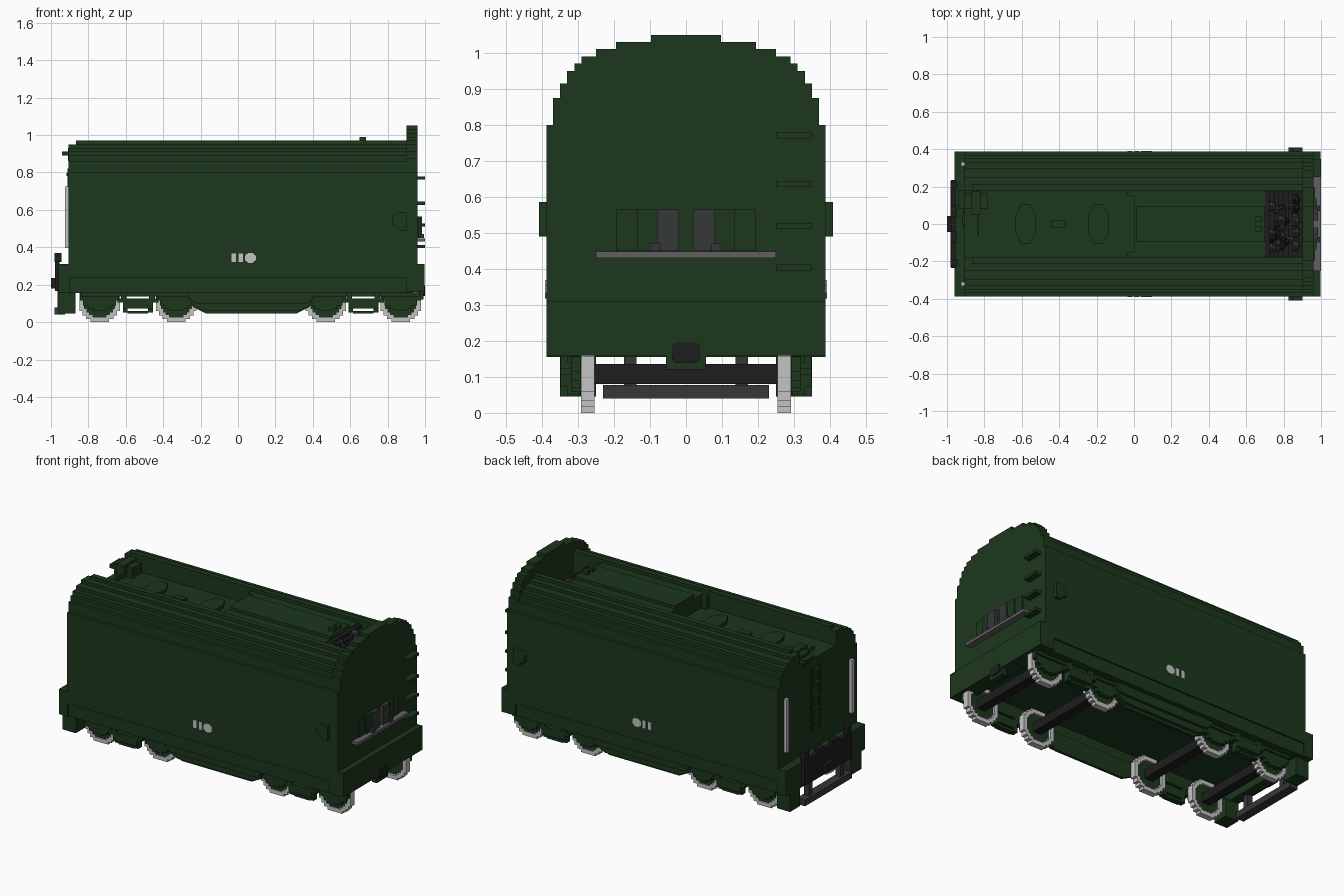
import bpy, bmesh, math, random
from mathutils import Matrix, Vector

if "Cube" in bpy.data.objects:
    bpy.data.objects.remove(bpy.data.objects["Cube"])


def material(name, rgb):
    m = bpy.data.materials.new(name)
    m.use_nodes = True
    m.diffuse_color = (*rgb, 1)
    b = next(n for n in m.node_tree.nodes if n.type == 'BSDF_PRINCIPLED')
    b.inputs["Base Color"].default_value = (*rgb, 1)
    return m


GREEN = material("dark green", (0.0115, 0.0385, 0.0125))
LIGHT = material("light grey", (0.55, 0.55, 0.55))
BLACK = material("black", (0.0125, 0.0125, 0.013))
DARK = material("dark grey", (0.036, 0.04, 0.037))
MID = material("mid grey", (0.125, 0.118, 0.125))


def finish(name, bm, mat):
    bmesh.ops.recalc_face_normals(bm, faces=bm.faces)
    me = bpy.data.meshes.new(name)
    bm.to_mesh(me)
    bm.free()
    me.materials.append(mat)
    ob = bpy.data.objects.new(name, me)
    bpy.context.collection.objects.link(ob)
    return ob


def boxes(name, spans, mat):
    """Boxes given as (x0, x1, y0, y1, z0, z1), joined in one object."""
    bm = bmesh.new()
    for x0, x1, y0, y1, z0, z1 in spans:
        mtx = Matrix.Translation(((x0 + x1) / 2, (y0 + y1) / 2, (z0 + z1) / 2))
        mtx = mtx @ Matrix.Diagonal((x1 - x0, y1 - y0, z1 - z0, 1))
        bmesh.ops.create_cube(bm, size=1, matrix=mtx)
    return finish(name, bm, mat)


def both(spans):
    """Add the mirror image across y = 0."""
    return spans + [(a, b, -d, -c, e, f) for a, b, c, d, e, f in spans]


def prism(name, pts, axis, lo, hi, mat):
    """Extrude a closed outline: (y, z) along x, (x, z) along y, (x, y) along z."""
    place = {'x': lambda p: (lo, p[0], p[1]), 'y': lambda p: (p[0], lo, p[1]),
             'z': lambda p: (p[0], p[1], lo)}[axis]
    step = Vector([(hi - lo) * (axis == a) for a in 'xyz'])
    bm = bmesh.new()
    f = bm.faces.new([bm.verts.new(place(p)) for p in pts])
    r = bmesh.ops.extrude_face_region(bm, geom=[f], use_keep_orig=True)
    bmesh.ops.translate(bm, vec=step, verts=[v for v in r["geom"] if isinstance(v, bmesh.types.BMVert)])
    return finish(name, bm, mat)


def ring(name, outer, inner, y0, y1, mat):
    """Hollow rim between two (x, z) outlines of equal length."""
    bm = bmesh.new()
    loops = [[bm.verts.new((x, y, z)) for x, z in pts]
             for pts, y in ((outer, y0), (outer, y1), (inner, y1), (inner, y0))]
    n = len(outer)
    for a, b in zip(loops, loops[1:] + loops[:1]):
        for i in range(n):
            j = (i + 1) % n
            bm.faces.new((a[i], a[j], b[j], b[i]))
    return finish(name, bm, mat)


def mirror(half):
    return half + [(-y, z) for y, z in reversed(half)]


def stairs(base, steps):
    """Stepped half outline from (half width, top height) pairs."""
    pts, z = [], base
    for y, top in steps:
        pts += [(y, z), (y, top)]
        z = top
    return pts


def ngon(cx, cy, rx, ry, n):
    return [(cx + rx * math.cos(math.tau * (i + .5) / n),
             cy + ry * math.sin(math.tau * (i + .5) / n)) for i in range(n)]


def stepped_disc(cx, cy, r):
    """Blocky round outline built from one quadrant of steps."""
    quad = [(1, 0.46), (0.85, 0.46), (0.85, 0.68), (0.68, 0.68), (0.68, 0.85), (0.46, 0.85), (0.46, 1)]
    half = quad + [(-x, y) for x, y in reversed(quad)]
    return [(cx + r * x, cy + r * y) for x, y in half + [(-x, -y) for x, y in half]]


# Tank body with stepped shoulders, a sunken deck, a deep coal pit and a hollow underside
shell = [(0.30, 0.215), (0.30, 0.155)] + stairs(0.155, [
    (0.378, 0.235), (0.388, 0.80), (0.37, 0.86), (0.35, 0.89), (0.33, 0.912), (0.30, 0.932), (0.25, 0.95)])
for name, x0, x1, deck in (("tank_body", -0.905, 0.7, 0.865), ("coal_pit", 0.7, 0.9, 0.74)):
    prism(name, mirror(shell + [(0.178, 0.95), (0.178, deck)]), 'x', x0, x1, GREEN)
boxes("top_rims", both([(-0.865, 0.9, 0.178, 0.212, 0.94, 0.97)]), GREEN)

# Tall cab-end plate with a stepped arch
arch = stairs(0.16, [(0.388, 0.80), (0.37, 0.875), (0.35, 0.915), (0.33, 0.95), (0.31, 0.97),
                     (0.29, 0.99), (0.25, 1.01), (0.195, 1.03), (0.097, 1.05)])
prism("cab_end_plate", mirror(arch), 'x', 0.9, 0.96, GREEN)
boxes("cab_end_step", [(0.96, 0.996, -0.388, 0.388, 0.16, 0.31),
                       (0.96, 0.992, -0.055, 0.055, 0.12, 0.17)], GREEN)
coupler = [(0.03, 0.139), (0.039, 0.148), (0.039, 0.186), (0.03, 0.195)]
prism("cab_end_coupler", mirror(coupler), 'x', 0.96, 1.0, BLACK)

# Raised cover on the deck
boxes("deck_cover", [(0.0, 0.7, -0.178, 0.178, 0.86, 0.95),
                     (0.01, 0.7, -0.095, 0.095, 0.95, 0.968)], GREEN)
boxes("cover_catches", both([(0.65, 0.685, 0.012, 0.04, 0.96, 0.99),
                             (-0.035, 0.0, 0.15, 0.178, 0.865, 0.95)]), GREEN)

# Coal sloping down toward the cab end, with scattered lumps
SLOPE = [(0.70 + 0.025 * i, 0.945 - 0.022 * i) for i in range(8)]
boxes("coal_slope", [(x, x + 0.025, -0.175, 0.175, 0.735, z) for x, z in SLOPE], BLACK)
random.seed(4)
for name, mat, count in (("coal_dark", BLACK, 12), ("coal_grey", DARK, 20)):
    bm = bmesh.new()
    for i in range(count):
        x, z = random.choice(SLOPE[1:7])
        pos = (x + 0.01, random.uniform(-0.14, 0.14), z)
        bmesh.ops.create_icosphere(bm, subdivisions=1, radius=random.uniform(0.022, 0.032),
                                   matrix=Matrix.Translation(pos))
    finish(name, bm, mat)

# Deck hatches and filler gear
for i, x in enumerate((-0.58, -0.19)):
    prism(f"deck_hatch_{i + 1}", ngon(x, 0, 0.06, 0.115, 8), 'z', 0.86, 0.888, GREEN)
boxes("deck_handles", [(-0.44, -0.365, -0.02, 0.02, 0.86, 0.882)], GREEN)
boxes("filler_gear", [(-0.91, -0.78, 0.08, 0.165, 0.86, 0.93), (-0.87, -0.82, 0.05, 0.177, 0.86, 0.945),
                      (-0.94, -0.9, 0.08, 0.18, 0.89, 0.912), (-0.84, -0.83, -0.06, 0.08, 0.86, 0.885)], GREEN)

# Cab-end fittings: rungs, coal doors, shovel plate
boxes("cab_end_rungs", [(0.96, 1.0, 0.25, 0.348, z, z + 0.017) for z in (0.395, 0.51, 0.627, 0.762)], GREEN)
boxes("coal_doors", both([(0.96, 0.975, 0.08, 0.135, 0.45, 0.565),
                          (0.96, 0.968, 0.135, 0.195, 0.45, 0.565)]), GREEN)
boxes("coal_chute_posts", both([(0.96, 0.985, 0.02, 0.08, 0.45, 0.565),
                                (0.96, 0.995, 0.07, 0.1, 0.45, 0.47)]), DARK)
boxes("shovel_plate", [(0.96, 1.0, -0.25, 0.25, 0.43, 0.448)], MID)

# Side latches and blank plates
for s, side in ((1, "left"), (-1, "right")):
    latch = [(0.825, 0.515), (0.845, 0.515), (0.86, 0.49), (0.9, 0.49),
             (0.9, 0.585), (0.85, 0.585), (0.825, 0.56)]
    prism(f"latch_box_{side}", latch, 'y', s * 0.38, s * 0.408, GREEN)
    y0, y1 = sorted((s * 0.385, s * 0.391))
    boxes(f"side_plates_{side}", [(-0.034, -0.012, y0, y1, 0.32, 0.368),
                                  (0.004, 0.026, y0, y1, 0.32, 0.368)], LIGHT)
    prism(f"side_disc_{side}", ngon(0.066, 0.343, 0.032, 0.028, 8), 'y', y0, y1, LIGHT)

# Rear end: side boxes, beam, open step frame, rails and ladder
boxes("rear_box", [(-0.96, -0.9, -0.388, 0.388, 0.155, 0.31)]
      + both([(-0.96, -0.87, 0.25, 0.35, 0.045, 0.16)]), GREEN)
boxes("rear_beam", [(-0.978, -0.955, -0.235, 0.235, 0.165, 0.325)]
      + both([(-0.98, -0.945, 0.19, 0.225, 0.32, 0.37), (-0.98, -0.95, 0.04, 0.1, 0.32, 0.345)]), BLACK)
boxes("rear_step", [(-0.98, -0.925, -0.23, 0.23, 0.04, 0.078)]
      + both([(-0.965, -0.93, 0.138, 0.172, 0.07, 0.165)]), DARK)
boxes("rear_coupler", [(-1.0, -0.96, -0.042, 0.042, 0.18, 0.235)], BLACK)
boxes("rear_handrails", both([(-0.925, -0.904, 0.31, 0.332, 0.395, 0.725)]), LIGHT)
boxes("rear_ladder", [(-0.918, -0.904, -0.01, 0.06, z, z + 0.017) for z in (0.46, 0.54, 0.62, 0.70, 0.78)]
      + [(-0.912, -0.904, y, y + 0.012, 0.42, 0.82) for y in (-0.02, 0.058)], GREEN)

# Centre side skirts, narrowing in steps toward the bottom
for s, side in ((1, "left"), (-1, "right")):
    for i, (y, z) in enumerate(((0.31, 0.045), (0.33, 0.062), (0.348, 0.1))):
        ease = (z - 0.045) * 0.9
        skirt = [(-0.28, 0.157), (-0.24, 0.08 + ease * 0.5), (-0.17 - ease, z), (0.31 + ease, z),
                 (0.38, 0.08 + ease * 0.5), (0.42, 0.157)]
        prism(f"centre_skirt_{side}_{i + 1}", skirt, 'y', s * 0.293, s * y, GREEN)

# Wheels, axles and axle boxes
WHEELS = (-0.74, -0.33, 0.47, 0.87)
for i, x in enumerate(WHEELS):
    boxes(f"axle_{i + 1}", [(x - 0.028, x + 0.028, -0.27, 0.27, 0.08, 0.136)], BLACK)
    axle_box = [(0.105, 0.157), (0.105, 0.115), (0.088, 0.115), (0.088, 0.09), (0.06, 0.09),
                (0.06, 0.07), (0.035, 0.07), (0.035, 0.06)]
    for s, side in ((1, "left"), (-1, "right")):
        ring(f"tyre_{side}_{i + 1}", stepped_disc(x, 0.108, 0.108), stepped_disc(x, 0.108, 0.083),
             s * 0.254, s * 0.291, LIGHT)
        prism(f"hub_{side}_{i + 1}", stepped_disc(x, 0.108, 0.083), 'y', s * 0.268, s * 0.286, GREEN)
        prism(f"axle_box_{side}_{i + 1}", [(x + u, z) for u, z in mirror(axle_box)],
              'y', s * 0.293, s * 0.318, GREEN)

# Truck frames with springs between the wheels
for i, (a, b) in enumerate(((-0.74, -0.33), (0.47, 0.87))):
    c = (a + b) / 2
    boxes(f"truck_frame_{i + 1}", both([
        (a - 0.1, b + 0.1, 0.295, 0.33, 0.138, 0.158),
        (c - 0.11, c + 0.11, 0.295, 0.348, 0.105, 0.125),
        (c - 0.08, c + 0.08, 0.295, 0.348, 0.072, 0.105),
        (c - 0.055, c + 0.055, 0.295, 0.33, 0.045, 0.06),
        (c - 0.08, c - 0.055, 0.295, 0.33, 0.05, 0.08),
        (c + 0.055, c + 0.08, 0.295, 0.33, 0.05, 0.08),
        (c - 0.09, c - 0.06, 0.295, 0.348, 0.12, 0.158),
        (c + 0.06, c + 0.09, 0.295, 0.348, 0.12, 0.158)]), GREEN)
